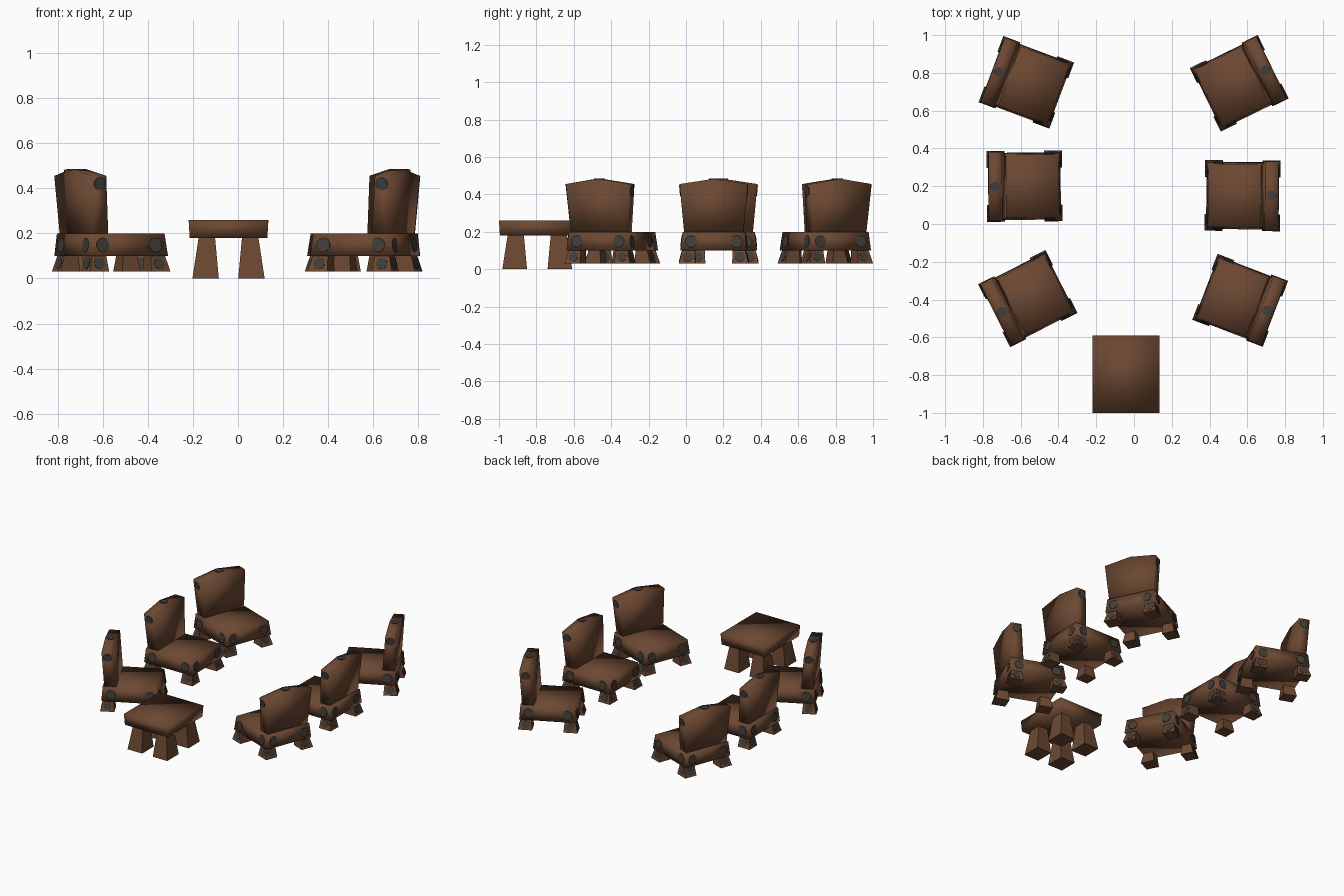
import bpy, bmesh, math
from mathutils import Matrix, Vector

if "Cube" in bpy.data.objects:
    bpy.data.objects.remove(bpy.data.objects["Cube"])


def material(name, rgb):
    m = bpy.data.materials.new(name)
    m.diffuse_color = (*rgb, 1)
    m.use_nodes = True
    m.node_tree.nodes["Principled BSDF"].inputs["Base Color"].default_value = m.diffuse_color
    return m


wood = material("brown wood", (0.15, 0.065, 0.032))
iron = material("dark iron", (0.052, 0.047, 0.042))


def to_mesh(name, bm, mat, smooth=False):
    bmesh.ops.recalc_face_normals(bm, faces=bm.faces)
    for f in bm.faces:
        f.smooth = smooth
    me = bpy.data.meshes.new(name)
    bm.to_mesh(me)
    bm.free()
    me.materials.append(mat)
    return me


def place(name, me, matrix=Matrix()):
    ob = bpy.data.objects.new(name, me)
    ob.matrix_world = matrix
    bpy.context.collection.objects.link(ob)
    return ob


def loft(rings):
    """Closed solid between two matching rings of points."""
    bm = bmesh.new()
    a, b = [[bm.verts.new(p) for p in r] for r in rings]
    n = len(a)
    bm.faces.new(a)
    bm.faces.new(b[::-1])
    for i in range(n):
        bm.faces.new((a[i], b[i], b[(i + 1) % n], a[(i + 1) % n]))
    bmesh.ops.recalc_face_normals(bm, faces=bm.faces)
    return bm


def rect(x0, x1, y0, y1, z):
    return [(x0, y0, z), (x1, y0, z), (x1, y1, z), (x0, y1, z)]


def stud(bm, pos, normal, r):
    """Thin round iron stud lying on a surface."""
    rot = Vector(normal).to_track_quat('Z', 'Y').to_matrix().to_4x4()
    bmesh.ops.create_cone(bm, cap_ends=True, segments=10, radius1=r, radius2=r,
                          depth=0.006, matrix=Matrix.Translation(pos) @ rot)


studs = bmesh.new()

# Chair, facing +x: tapered seat
seat = to_mesh("seat", loft([rect(-0.192, 0.192, -0.178, 0.178, 0.10),
                             rect(-0.185, 0.18, -0.167, 0.167, 0.20)]), wood, True)
for s in (-1, 1):
    for x in (-0.13, 0.13):
        stud(studs, (x, s * 0.173, 0.148), (0, s, 0.1), 0.032)
    for y in (-0.12, 0.12):
        stud(studs, (s * 0.187, y, 0.148), (s, 0, 0.1), 0.032)

# Backrest: flared, with a peaked top, slightly thinner at the top
profile = [(-0.158, 0.19), (0.158, 0.19), (0.183, 0.455), (0, 0.483), (-0.183, 0.455)]
rings = []
for low, high in ((-0.175, -0.19), (-0.095, -0.118)):
    rings.append([(low if z < 0.3 else high, y, z) for y, z in profile])
back = to_mesh("backrest", loft(rings), wood, True)
for s in (-1, 1):
    stud(studs, (-0.15, s * 0.180, 0.42), (0, s, -0.09), 0.028)
stud(studs, (-0.154, 0, 0.482), (0, 0, 1), 0.027)

# Four splayed legs
legs = []
for sx in (-1, 1):
    for sy in (-1, 1):
        bm = loft([rect(sx * 0.105, sx * 0.2, sy * 0.098, sy * 0.187, 0.03),
                   rect(sx * 0.112, sx * 0.178, sy * 0.102, sy * 0.165, 0.115)])
        for f in bm.faces:
            c, n = f.calc_center_median(), f.normal
            if n.x * sx > 0.7 or n.y * sy > 0.7:
                stud(studs, Vector((c.x, c.y, c.z - 0.006)) + n * 0.001, n, 0.027)
        legs.append(to_mesh("chair_leg", bm, wood))

chair_studs = to_mesh("chair_studs", studs, iron)

# Six chairs around the open space: x, y, heading in degrees
for x, y, a in ((-0.57, 0.75, -20.5), (-0.58, 0.20, 0.5), (-0.562, -0.395, 27),
                (0.557, 0.745, 206), (0.575, 0.15, 179.5), (0.562, -0.404, 159)):
    m = Matrix.Translation((x, y, 0)) @ Matrix.Rotation(math.radians(a), 4, 'Z')
    place("chair_seat", seat, m)
    place("chair_backrest", back, m)
    place("chair_studs", chair_studs, m)
    for leg in legs:
        place("chair_leg", leg, m)

# Table top and four tapered legs
cx, cy = -0.042, -0.795
tm = Matrix.Translation((cx, cy, 0))
top = loft([rect(-0.172, 0.172, -0.2, 0.2, 0.18), rect(-0.177, 0.177, -0.205, 0.205, 0.26)])
place("table_top", to_mesh("table_top", top, wood, True), tm)
for sx in (-1, 1):
    for sy in (-1, 1):
        bm = loft([rect(sx * 0.043, sx * 0.16, sy * 0.055, sy * 0.187, 0),
                   rect(sx * 0.06, sx * 0.132, sy * 0.072, sy * 0.158, 0.185)])
        place("table_leg", to_mesh("table_leg", bm, wood), tm)
